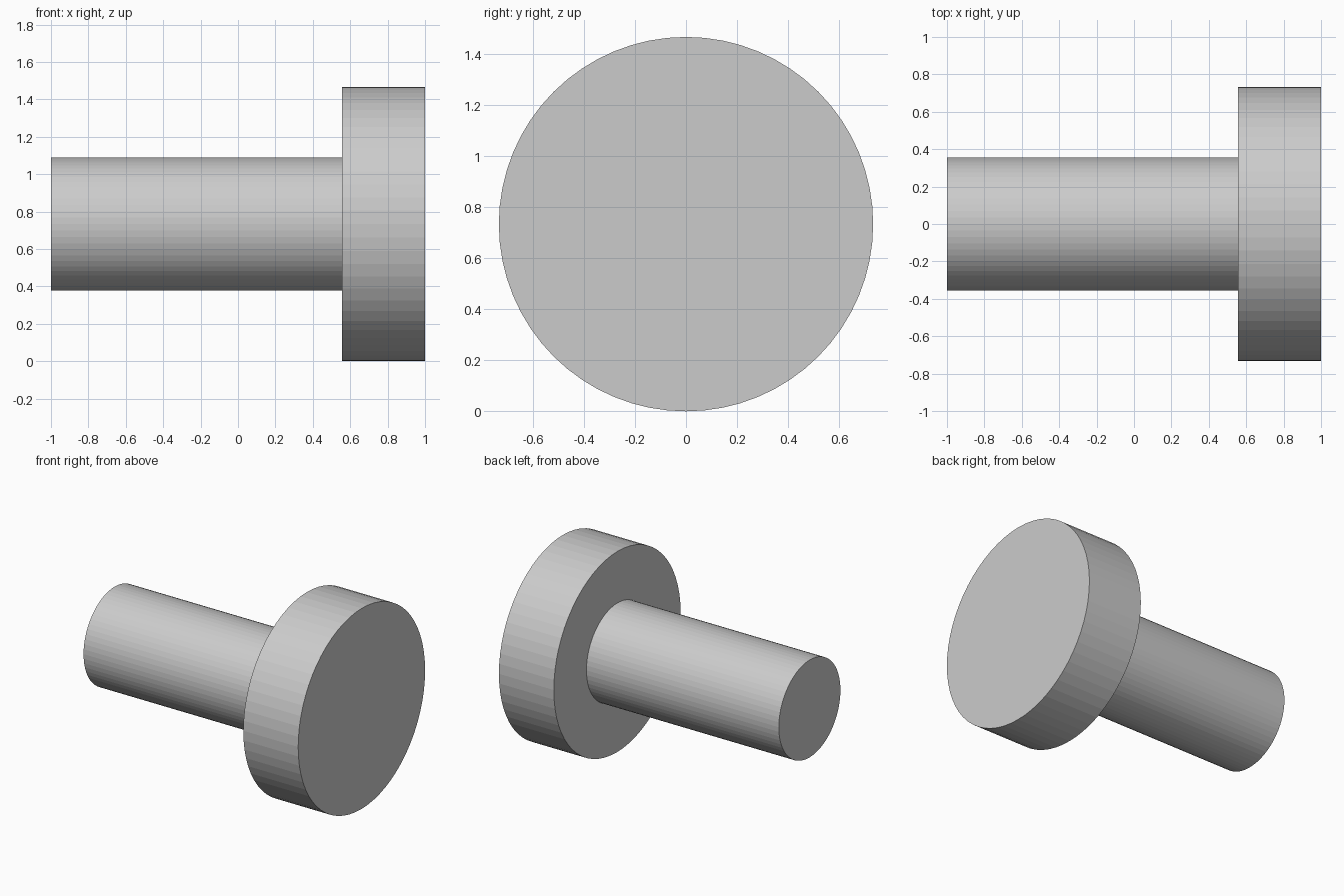
import bpy
import bmesh
from math import cos, sin, tau

if "Cube" in bpy.data.objects:
    bpy.data.objects.remove(bpy.data.objects["Cube"])

SIDES = 64
AXIS_Z = 0.733

# Stepped profile along the x axis: (x, radius)
PROFILE = [(-1.0, 0.356), (0.556, 0.356), (0.556, 0.733), (1.0, 0.733)]


def lathe_x(name, profile):
    """Revolve a profile around the x axis into one closed solid."""
    bm = bmesh.new()
    rings = [[bm.verts.new((x, r * cos(tau * i / SIDES), r * sin(tau * i / SIDES)))
              for i in range(SIDES)] for x, r in profile]
    for a, b in zip(rings, rings[1:]):
        for i in range(SIDES):
            j = (i + 1) % SIDES
            bm.faces.new((a[i], a[j], b[j], b[i]))
    # End caps
    bm.faces.new(rings[0])
    bm.faces.new(rings[-1])
    bmesh.ops.recalc_face_normals(bm, faces=bm.faces)
    mesh = bpy.data.meshes.new(name)
    bm.to_mesh(mesh)
    bm.free()
    obj = bpy.data.objects.new(name, mesh)
    bpy.context.collection.objects.link(obj)
    return obj


# Round shank with a wide disc head, resting on the head's rim
pin = lathe_x("headed_pin", PROFILE)
pin.location.z = AXIS_Z
